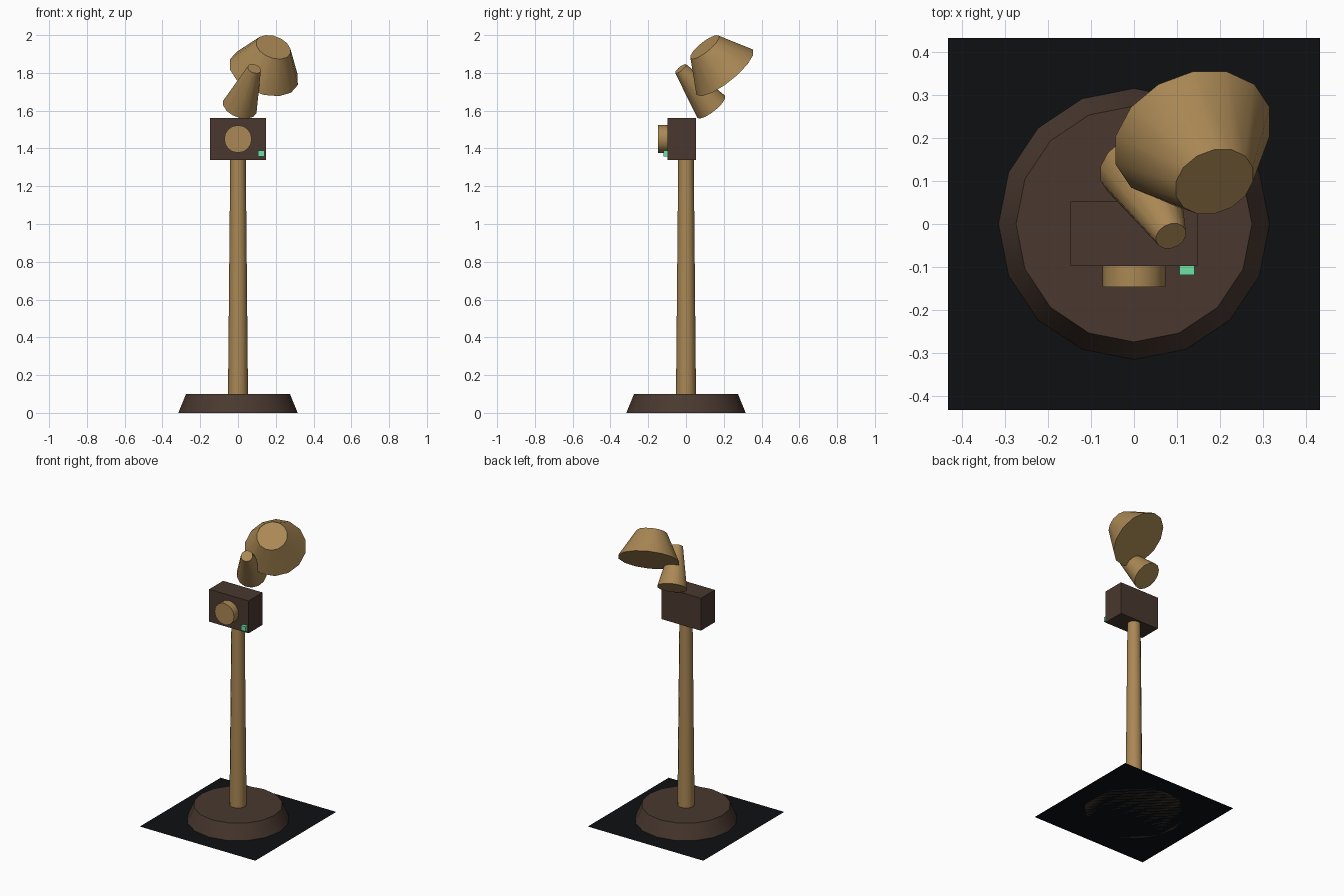
import bpy, bmesh
from math import radians
from mathutils import Matrix, Euler, Vector

default = bpy.data.objects.get("Cube")
if default:
    bpy.data.objects.remove(default, do_unlink=True)


def material(name, rgb):
    mat = bpy.data.materials.new(name)
    mat.use_nodes = True
    mat.diffuse_color = (*rgb, 1)
    bsdf = next(n for n in mat.node_tree.nodes if n.type == 'BSDF_PRINCIPLED')
    bsdf.inputs["Base Color"].default_value = (*rgb, 1)
    bsdf.inputs["Roughness"].default_value = 0.7
    return mat


BRASS = material("brass", (0.40, 0.245, 0.09))
WOOD = material("dark_wood", (0.067, 0.04, 0.029))
LIGHT = material("green_light", (0.156, 0.75, 0.376))
BLACK = material("black", (0.0045, 0.005, 0.006))


def finish(name, bm, mat, location, rotation=(0, 0, 0), smooth=False):
    mesh = bpy.data.meshes.new(name)
    bm.to_mesh(mesh)
    bm.free()
    mesh.materials.append(mat)
    obj = bpy.data.objects.new(name, mesh)
    obj.location = location
    obj.rotation_euler = rotation
    bpy.context.collection.objects.link(obj)
    if smooth:
        bpy.ops.object.select_all(action='DESELECT')
        obj.select_set(True)
        bpy.context.view_layer.objects.active = obj
        bpy.ops.object.shade_smooth_by_angle(angle=radians(40))
    return obj


def cone(name, r_bottom, r_top, depth, sides, mat, location, rotation=(0, 0, 0)):
    bm = bmesh.new()
    bmesh.ops.create_cone(bm, cap_ends=True, segments=sides, radius1=r_bottom,
                          radius2=r_top, depth=depth,
                          matrix=Matrix.Rotation(radians(90), 4, 'Z'))
    return finish(name, bm, mat, location, rotation, smooth=True)


def box(name, low, high, mat):
    low, high = Vector(low), Vector(high)
    bm = bmesh.new()
    bmesh.ops.create_cube(bm, size=1, matrix=Matrix.Diagonal((*(high - low), 1)))
    return finish(name, bm, mat, (low + high) / 2)


# Ground sheet
sheet = bmesh.new()
bmesh.ops.create_grid(sheet, x_segments=1, y_segments=1, size=0.434)
finish("ground_sheet", sheet, BLACK, (0, 0, 0))

# Stand
cone("base", 0.316, 0.275, 0.10, 16, WOOD, (0, 0, 0.05))
cone("pole", 0.053, 0.041, 1.26, 12, BRASS, (0, 0, 0.72))

# Control box with dial and indicator
box("control_box", (-0.148, -0.098, 1.34), (0.148, 0.052, 1.56), WOOD)
cone("dial", 0.073, 0.073, 0.06, 16, BRASS, (0, -0.117, 1.45), (radians(90), 0, 0))
box("indicator", (0.106, -0.119, 1.357), (0.141, -0.095, 1.39), LIGHT)

# Horn pieces share one tilt
tilt = Euler((0.6435, 0.362, 0))
cone("horn_throat", 0.094, 0.037, 0.27, 14, BRASS, (0.048, 0.053, 1.721), tilt)
cone("horn_bell", 0.192, 0.096, 0.178, 14, BRASS, (0.162, 0.152, 1.87), tilt)
